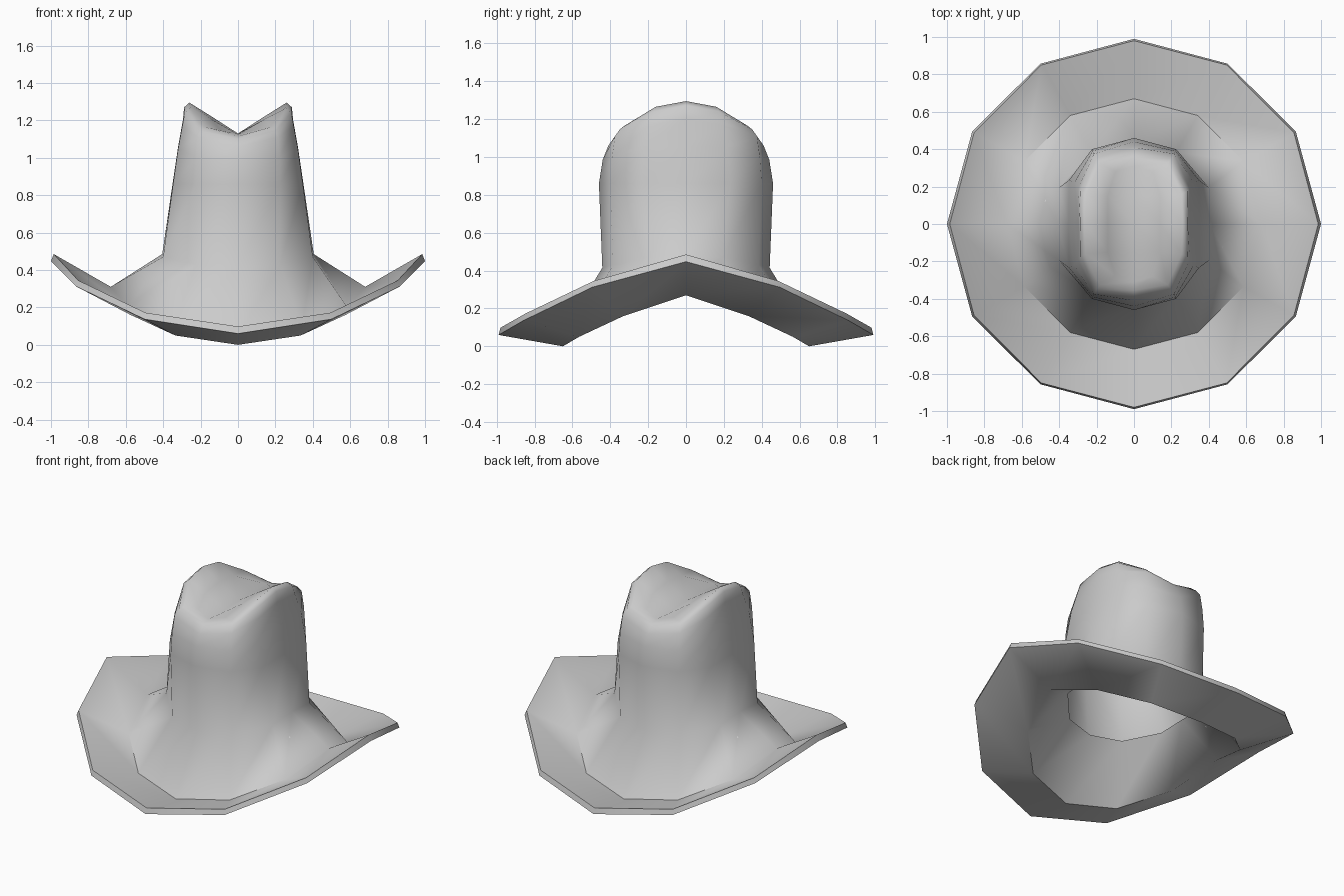
import bpy, bmesh, math

# Quarter profiles at 0, 30, 60 and 90 degrees; each is mirrored into a 12-sided ring
RINGS = [
    # brim underside, from head opening to edge
    [(.385, 0, .45), (.375, .185, .435), (.21, .365, .395), (0, .42, .385)],
    [(.67, 0, .27), (.575, .33, .16), (.335, .565, .05), (0, .65, 0)],
    [(1.0, 0, .447), (.865, .495, .312), (.5, .857, .137), (0, .99, .06)],
    # brim upper side, from edge to crown
    [(.985, 0, .485), (.855, .488, .345), (.495, .85, .172), (0, .98, .098)],
    [(.68, 0, .31), (.585, .335, .2), (.342, .58, .09), (0, .67, .042)],
    [(.405, 0, .485), (.40, .195, .47), (.225, .385, .43), (0, .442, .415)],
    # crown wall
    [(.35, 0, .86), (.347, .235, .86), (.225, .40, .86), (0, .46, .86)],
    [(.32, 0, 1.06), (.32, .22, 1.05), (.222, .39, 1.0), (0, .44, .985)],
    [(.295, 0, 1.20), (.298, .19, 1.17), (.215, .375, 1.11), (0, .41, 1.06)],
    [(.288, 0, 1.27), (.285, .175, 1.24), (.20, .35, 1.145), (0, .38, 1.10)],
    # ridges and the pinched crease
    [(.26, 0, 1.295), (.255, .16, 1.265), (.18, .325, 1.165), (0, .355, 1.115)],
    [(.14, 0, 1.22), (.14, .15, 1.205), (.10, .28, 1.15), (0, .31, 1.125)],
]


def full_ring(q):
    half = q + [(-x, y, z) for x, y, z in reversed(q[:3])]
    return half + [(x, -y, z) for x, y, z in reversed(half[1:-1])]


bm = bmesh.new()
loops = [[bm.verts.new(p) for p in full_ring(q)] for q in RINGS]

# Skin between neighbouring rings
for a, b in zip(loops, loops[1:]):
    for i in range(12):
        j = (i + 1) % 12
        bm.faces.new((a[i], a[j], b[j], b[i]))

# Valley of the crease along the middle of the crown
P, C, N = [bm.verts.new((0, y, 1.13)) for y in (.15, 0, -.15)]
e = loops[-1]
for f in [(e[0], e[1], P, C), (e[1], e[2], e[3], P), (e[3], e[4], e[5], P),
          (e[5], e[6], C, P), (e[6], e[7], N, C), (e[7], e[8], e[9], N),
          (e[9], e[10], e[11], N), (e[11], e[0], C, N)]:
    bm.faces.new(f)

mesh = bpy.data.meshes.new("hat")
bm.to_mesh(mesh)
bm.free()
hat = bpy.data.objects.new("hat", mesh)
bpy.context.collection.objects.link(hat)

# Smooth felt, sharp only at the brim edge
bpy.context.view_layer.objects.active = hat
hat.select_set(True)
bpy.ops.object.shade_smooth_by_angle(angle=math.radians(70))
